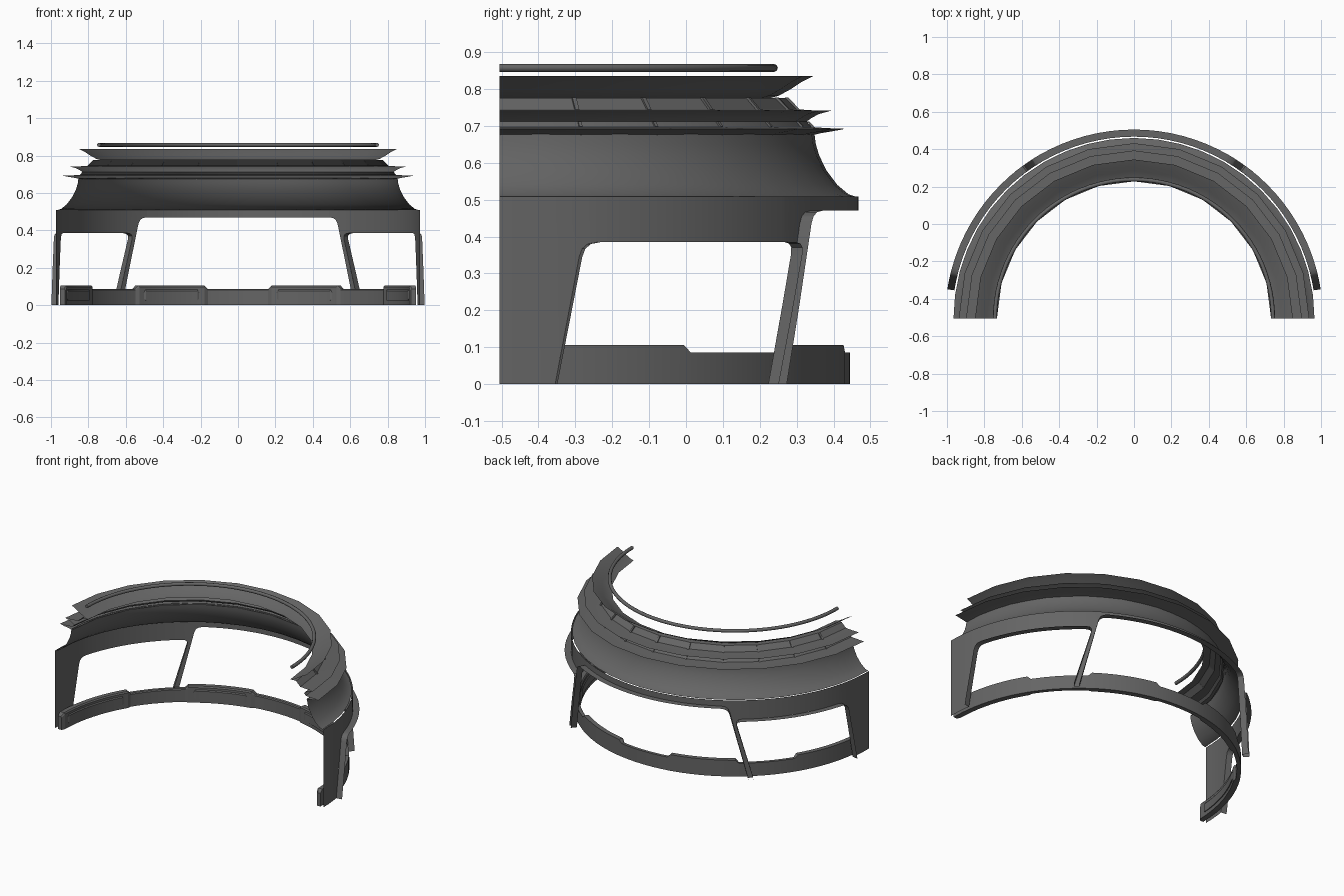
import bpy, bmesh
from math import radians, sin, cos, pi, ceil
from mathutils import Vector

if "Cube" in bpy.data.objects:
    bpy.data.objects.remove(bpy.data.objects["Cube"])

CY = -0.505  # centre of the half ring

DARK = bpy.data.materials.new("dark_grey")
DARK.diffuse_color = (.13, .13, .13, 1)
DARK.use_nodes = True
DARK.node_tree.nodes["Principled BSDF"].inputs["Base Color"].default_value = DARK.diffuse_color


def polar(r, deg, z):
    a = radians(deg)
    return (r * cos(a), CY + r * sin(a), z)


def make(name, bm, smooth=None, mirror=False):
    bmesh.ops.recalc_face_normals(bm, faces=bm.faces)
    me = bpy.data.meshes.new(name)
    bm.to_mesh(me)
    bm.free()
    me.materials.append(DARK)
    ob = bpy.data.objects.new(name, me)
    bpy.context.collection.objects.link(ob)
    if mirror:
        ob.modifiers.new("Mirror", 'MIRROR').use_clip = True
    if smooth:
        bpy.ops.object.select_all(action='DESELECT')
        ob.select_set(True)
        bpy.context.view_layer.objects.active = ob
        bpy.ops.object.shade_smooth_by_angle(angle=radians(smooth))
    return ob


def sweep(bm, profile, a0, a1, n, closed=False):
    """Sweep an (r, z) profile around the ring axis."""
    rows = [[bm.verts.new(polar(r, a0 + (a1 - a0) * i / n, z)) for r, z in profile]
            for i in range(n + 1)]
    m = len(profile)
    for a, b in zip(rows, rows[1:]):
        for j in range(m if closed else m - 1):
            k = (j + 1) % m
            bm.faces.new((a[j], a[k], b[k], b[j]))
    if closed:
        bm.faces.new(rows[0])
        bm.faces.new(rows[-1])


def ring(name, profile, n, closed=False, smooth=None):
    bm = bmesh.new()
    sweep(bm, profile, 0, 180, n, closed)
    return make(name, bm, smooth)


# window outlines as (angle, height), right half
WALL_R, LIP_R, TOP = 0.972, 1.01, 0.508
side_window = [(8.9, 0), (12.8, .345), (13.3, .367), (14.2, .38), (15.8, .385),
               (52.6, .385), (53.8, .381), (54.4, .37), (54.3, .35), (48.5, 0)]
rear_window = [(50.4, 0), (56.8, .435), (57.4, .455), (58.4, .466), (60, .47), (90, .47)]

# outer wall: end panel, side lintel, post and rear lintel, unrolled then wrapped
bm = bmesh.new()
pieces = ([(0, 0)] + side_window[:5] + [(15.8, TOP), (0, TOP)],
          side_window[4:6] + [(52.6, TOP), (15.8, TOP)],
          side_window[5:] + rear_window[:5] + [(60, TOP), (52.6, TOP)],
          rear_window[4:] + [(90, TOP), (60, TOP)])
for piece in pieces:
    bm.faces.new([bm.verts.new((a, z * 100, 0)) for a, z in piece])
bmesh.ops.remove_doubles(bm, verts=bm.verts[:], dist=1e-4)
bmesh.ops.triangulate(bm, faces=bm.faces[:], ngon_method='EAR_CLIP')
for i in range(1, 24):
    bmesh.ops.bisect_plane(bm, geom=bm.verts[:] + bm.edges[:] + bm.faces[:],
                           plane_co=(i * 3.75, 0, 0), plane_no=(1, 0, 0))
for v in bm.verts:
    v.co = Vector(polar(WALL_R, v.co.x, v.co.y / 100))
make("outer_wall", bm, 30, mirror=True)

# lips standing outward around the windows
for name, path in (("side_window_lip", side_window), ("rear_window_lip", rear_window)):
    pts = [path[0]]
    for (a, z), (b, w) in zip(path, path[1:]):
        n = max(1, ceil(abs(b - a) / 3.75))
        pts += [(a + (b - a) * i / n, z + (w - z) * i / n) for i in range(1, n + 1)]
    bm = bmesh.new()
    cols = [(bm.verts.new(polar(WALL_R, a, z)), bm.verts.new(polar(LIP_R, a, z))) for a, z in pts]
    for p, q in zip(cols, cols[1:]):
        bm.faces.new((p[0], p[1], q[1], q[0]))
    make(name, bm, 30, mirror=True)

# concave cove above the wall
ring("cove", [(.965, .508), (.945, .515), (.915, .54), (.885, .58), (.866, .62),
              (.857, .65), (.853, .68)], 24, smooth=40)

# stacked flared tiers
ring("lower_flare", [(.85, .675), (.87, .68), (.9, .685), (.937, .692), (.885, .694),
                     (.845, .697)], 12, smooth=25)
ring("middle_flare", [(.845, .697), (.832, .712), (.845, .721), (.865, .732), (.898, .741),
                      (.85, .742), (.805, .745)], 12, smooth=25)
ring("panel_band", [(.805, .745), (.775, .775), (.74, .776)], 12)
ring("top_flare", [(.733, .775), (.757, .782), (.79, .8), (.82, .82), (.85, .835)], 12, smooth=25)

# ribs and seams between the panels
bm = bmesh.new()
for i in range(1, 12):
    a = i * 15
    sweep(bm, [(.805, .743), (.813, .745), (.782, .777), (.772, .777)], a - .4, a + .4, 1, True)
    sweep(bm, [(.846, .697), (.853, .698), (.839, .712), (.832, .712)], a - .3, a + .3, 1, True)
make("panel_ribs", bm)

# hand rail on top
ring("top_rail", [(.743 + .011 * cos(k * pi / 4), .857 + .011 * sin(k * pi / 4))
                  for k in range(8)], 48, True, 50)

# base ring
ring("base_ring", [(.95, 0), (.95, .086), (.93, .086), (.925, .08), (.925, 0)], 48, True, 30)


# raised base blocks with ramped ends and inset panels
def block(bm, a0, a1, low, high, r_out, r_in):
    ramp = 1.3
    n = 10
    stops = [a0] + [a0 + ramp + (a1 - a0 - 2 * ramp) * i / n for i in range(n + 1)] + [a1]
    rows = []
    for i, a in enumerate(stops):
        end = i in (0, len(stops) - 1)
        top = high - .02 if end else high
        bot = low + .02 if end and low > 0 else low
        rin = r_in + .01 if end else r_in
        rows.append([bm.verts.new(polar(r, a, z)) for r, z in
                     ((r_out, bot), (r_out, top), (rin + .006, top), (rin, top - .008), (rin, bot))])
    for p, q in zip(rows, rows[1:]):
        for j in range(5):
            k = (j + 1) % 5
            bm.faces.new((p[j], p[k], q[k], q[j]))
    bm.faces.new(rows[0])
    bm.faces.new(rows[-1])


bm = bmesh.new()
for a0, a1 in ((0, 33), (53.5, 80)):
    block(bm, a0, a1, 0, .106, .9505, .915)
    block(bm, a0 + 2.5, a1 - 2.5, .025, .085, .93, .91)
make("base_blocks", bm, 20, mirror=True)
